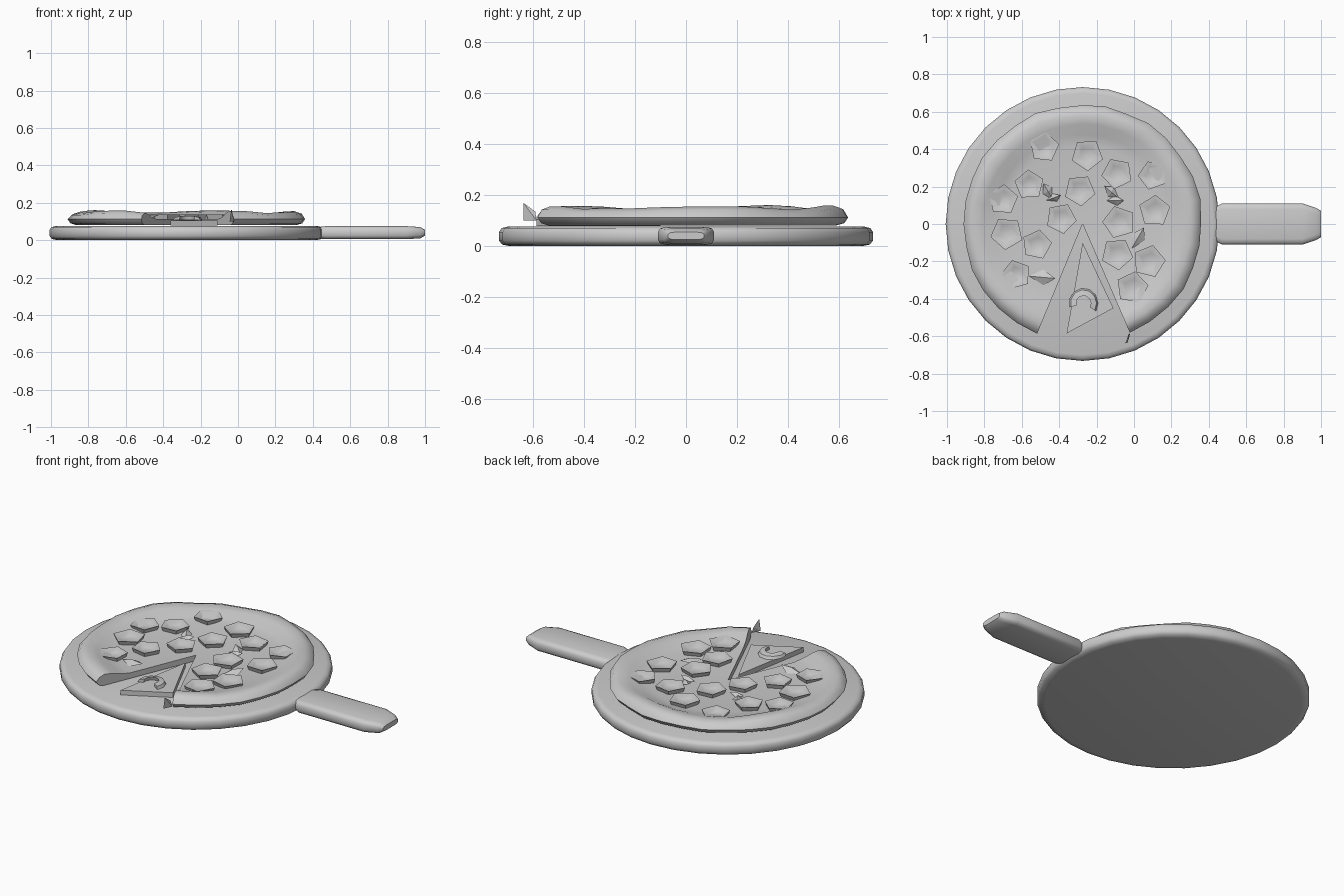
import bpy, bmesh, math, random
from math import sin, cos, pi, radians
from mathutils import Vector

cube = bpy.data.objects.get("Cube")
if cube:
    bpy.data.objects.remove(cube, do_unlink=True)

random.seed(4)
CX = -0.275          # centre of the board and pizza
TOP = 0.113          # height of the cheese surface

clay = bpy.data.materials.new("plain_grey")
clay.use_nodes = True
clay.diffuse_color = (0.6, 0.6, 0.6, 1)
clay.node_tree.nodes["Principled BSDF"].inputs["Base Color"].default_value = (0.6, 0.6, 0.6, 1)


def finish(name, bm, smooth=40, solid=True):
    """Turn a bmesh into a shaded object."""
    bmesh.ops.remove_doubles(bm, verts=bm.verts, dist=0.0004)
    if solid:
        bmesh.ops.recalc_face_normals(bm, faces=bm.faces)
    mesh = bpy.data.meshes.new(name)
    bm.to_mesh(mesh)
    bm.free()
    mesh.materials.append(clay)
    ob = bpy.data.objects.new(name, mesh)
    bpy.context.collection.objects.link(ob)
    bpy.ops.object.select_all(action='DESELECT')
    ob.select_set(True)
    bpy.context.view_layer.objects.active = ob
    bpy.ops.object.shade_smooth_by_angle(angle=radians(smooth))
    return ob


def loft(name, rings, smooth=40):
    """Skin a row of closed cross-sections and cap both ends."""
    bm = bmesh.new()
    rows = [[bm.verts.new(p) for p in ring] for ring in rings]
    for a, b in zip(rows, rows[1:]):
        n = len(a)
        for i in range(n):
            j = (i + 1) % n
            bm.faces.new((a[i], a[j], b[j], b[i]))
    bm.faces.new(rows[0])
    bm.faces.new(rows[-1])
    return finish(name, bm, smooth)


def circle(r, z, n=32):
    return [(CX + r * cos(2 * pi * i / n), r * sin(2 * pi * i / n), z) for i in range(n)]


# Round board with softened edges
loft("board", [circle(r, z) for r, z in
               [(0.69, 0), (0.72, 0.006), (0.732, 0.022), (0.732, 0.055),
                (0.722, 0.07), (0.70, 0.076)]], 50)

# Flattened handle, each section a rounded rectangle
def handle_section(x, w, h):
    ring = []
    for sy, sz, start in [(1, 1, 0), (-1, 1, 90), (-1, -1, 180), (1, -1, 270)]:
        for step in (0, 45, 90):
            a = radians(start + step)
            ring.append((x, sy * (w - 0.03) + 0.03 * cos(a),
                         0.04 + sz * h * 0.45 + h * 0.55 * sin(a)))
    return ring

loft("handle", [handle_section(*s) for s in
                [(0.43, 0.09, 0.03), (0.47, 0.11, 0.035), (0.90, 0.11, 0.035),
                 (0.975, 0.085, 0.03), (1.0, 0.07, 0.015)]], 50)

# Pizza: a sector of a revolved crust profile with an uneven rim
profile = [(0, 0.08), (0.59, 0.08), (0.625, 0.09), (0.64, 0.112), (0.622, 0.138),
           (0.585, 0.151), (0.535, 0.143), (0.48, 0.123), (0.42, TOP), (0, TOP)]
rings = []
for i in range(29):
    a = radians(-66.5 + (247.5 + 66.5) * i / 28)
    bump = 0.007 * sin(5 * a + 1) + random.uniform(-0.004, 0.004)
    spread = 1 + random.uniform(-0.012, 0.008)
    ring = []
    for r, z in profile:
        k = spread if r > 0.55 else 1
        ring.append((CX + r * k * cos(a), r * k * sin(a), z + (bump if z > 0.13 else 0)))
    rings.append(ring)
loft("pizza", rings, 45)

# Five-sided sausage cups sunk in the cheese
cups = [(-.48, .41), (-.25, .37), (-.09, .27), (.10, .26), (-.56, .21), (-.29, .18),
        (-.70, .13), (-.39, .03), (.11, .07), (-.08, .01), (-.68, -.05), (-.52, -.11),
        (-.09, -.16), (.08, -.20), (-.01, -.34), (-.63, -.27)]
for n, (x, y) in enumerate(cups):
    turn = random.uniform(0, 2 * pi)
    size = random.uniform(0.078, 0.09)

    def pentagon(r, z):
        return [(x + r * cos(turn + 2 * pi * i / 5), y + r * sin(turn + 2 * pi * i / 5), z)
                for i in range(5)]
    loft(f"sausage_cup_{n + 1}",
         [pentagon(size * 0.85, 0.108), pentagon(size, 0.137),
          pentagon(size * 0.93, 0.137), pentagon(size * 0.5, 0.119)], 50)


# Small folded herb leaves
def leaf(name, x, y, turn, length, width):
    bm = bmesh.new()
    def at(u, v, z):
        return bm.verts.new((x + u * cos(turn) - v * sin(turn),
                             y + u * sin(turn) + v * cos(turn), TOP + z))
    tail, tip = at(-length, 0, 0.004), at(length, 0, 0.02)
    left, right = at(0, width, 0.003), at(0.01, -width, 0.003)
    ridge = at(0, 0, 0.024)
    for a, b in [(tip, left), (left, tail), (tail, right), (right, tip)]:
        bm.faces.new((a, b, ridge))
    bm.faces.new((tip, right, tail, left))
    finish(name, bm, 20)

for n, (x, y, deg, size) in enumerate([(-.46, .175, 120, .05), (-.43, .14, 20, .04),
                                       (-.12, .17, 140, .05), (-.10, .125, 0, .045),
                                       (.02, -.075, 60, .065), (-.49, -.285, -5, .07)]):
    leaf(f"herb_leaf_{n + 1}", x, y, radians(deg), size, size * 0.6)

# Loose slice lying in the gap
corners = [(-0.275, -0.10), (-0.36, -0.585), (-0.11, -0.45)]
loft("loose_slice", [[(x, y, z) for x, y in corners] for z in (0.078, 0.106)], 20)

# Curled sausage strip on the slice
strip = []
for i in range(8):
    a = radians(195 - 225 * i / 7)
    strip.append([(CX + 0.005 + r * cos(a), -0.425 + r * 1.05 * sin(a), z)
                  for r, z in [(0.078, 0.106), (0.07, 0.122), (0.04, 0.128), (0.045, 0.108)]])
loft("curled_sausage", strip, 45)

# Upright shard of crust beside the cut
bm = bmesh.new()
base = [bm.verts.new(p) for p in [(-0.045, -0.635, 0.10), (-0.03, -0.59, 0.135), (-0.035, -0.635, 0.168),
                                  (-0.02, -0.585, 0.10)]]
for i in range(4):
    bm.faces.new([v for j, v in enumerate(base) if j != i])
finish("crust_shard", bm, 10)
